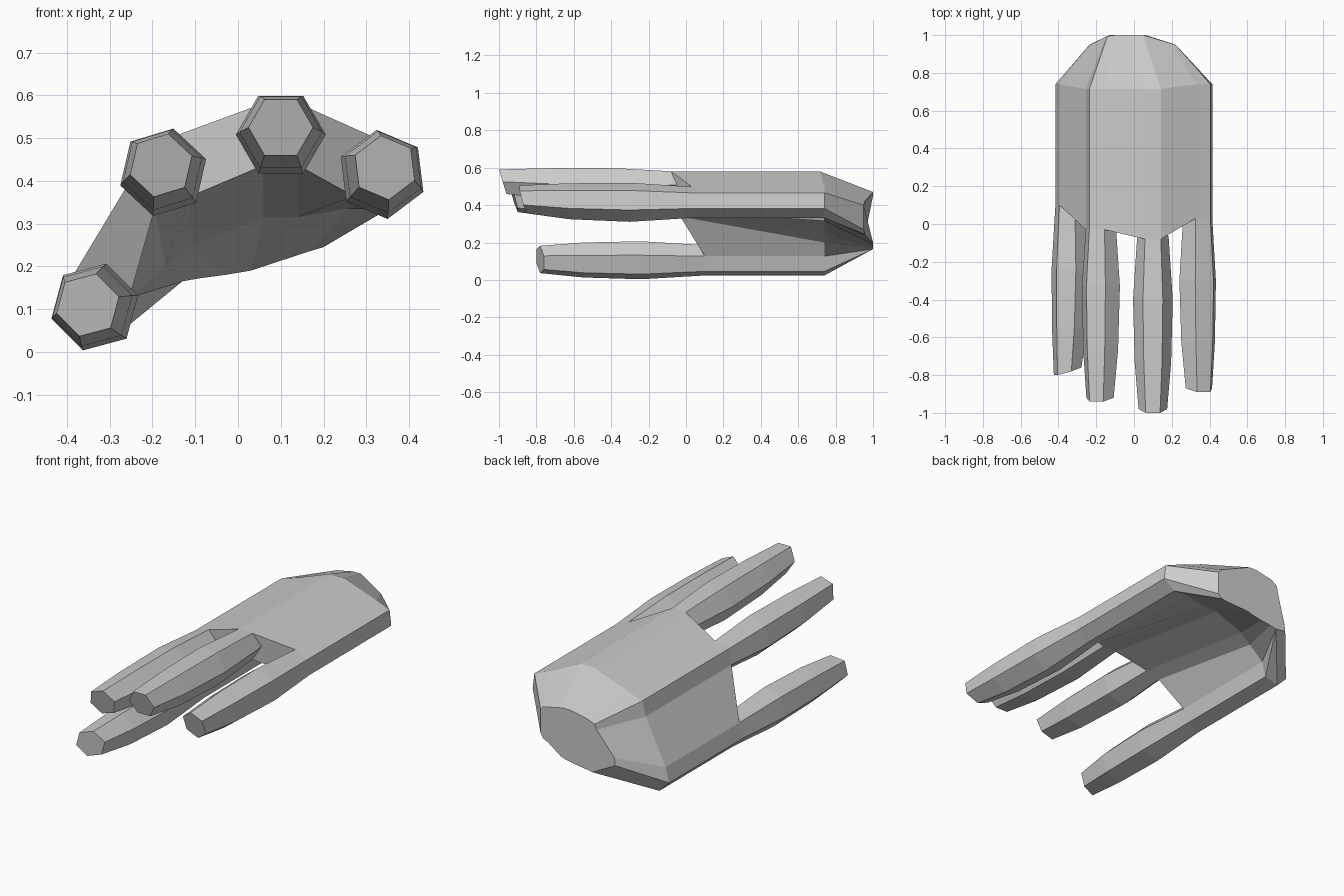
import bpy, bmesh, math

if "Cube" in bpy.data.objects:
    bpy.data.objects.remove(bpy.data.objects["Cube"])

grey = bpy.data.materials.new("plain_grey")
grey.diffuse_color = (0.6, 0.6, 0.6, 1)
grey.use_nodes = True
grey.node_tree.nodes["Principled BSDF"].inputs["Base Color"].default_value = grey.diffuse_color

# centre x, centre z, outward angle, tip y, widest y, root y
FINGERS = {
    "thumb_side_finger": (-0.335, 0.105, 165, -0.80, -0.24, 0.10),
    "second_finger": (-0.175, 0.420, 107, -0.94, -0.33, -0.03),
    "middle_finger": (0.100, 0.508, 90, -1.00, -0.40, -0.08),
    "outer_finger": (0.337, 0.415, 67, -0.89, -0.30, 0.03),
}
NAMES = list(FINGERS)
RADIUS = 0.105


def hexagon(name, y, scale, shift=0.0, slant=0.0):
    """Six-sided ring around a finger, one flat facing the back of the hand."""
    cx, cz, ang, *_ = FINGERS[name]
    n = math.radians(ang)
    ring = []
    for k in range(6):
        a = n + math.radians(30 + 60 * k)
        r = RADIUS * scale
        lean = slant * (1 - math.cos(a - n) / math.cos(math.pi / 6)) / 2
        ring.append((cx + r * math.cos(a) + shift * math.cos(n), y + lean,
                     cz + r * math.sin(a) + shift * math.sin(n)))
    return ring


def loft(name, rings, caps, extra=()):
    """Skin a list of equal rings; extra faces index into the first ring."""
    bm = bmesh.new()
    loops = [[bm.verts.new(p) for p in ring] for ring in rings]
    n = len(loops[0])
    for a, b in zip(loops, loops[1:]):
        for i in range(n):
            j = (i + 1) % n
            bm.faces.new((a[i], a[j], b[j], b[i]))
    for i in caps:
        bm.faces.new(loops[i])
    for face in extra:
        bm.faces.new([loops[0][i] for i in face])
    bmesh.ops.remove_doubles(bm, verts=bm.verts, dist=0.0005)
    bmesh.ops.recalc_face_normals(bm, faces=bm.faces)
    mesh = bpy.data.meshes.new(name)
    bm.to_mesh(mesh)
    bm.free()
    mesh.materials.append(grey)
    obj = bpy.data.objects.new(name, mesh)
    bpy.context.collection.objects.link(obj)


# Fingers: slanted tip, swelling middle, narrow root sunk into the palm
for name, (_, _, _, tip, wide, root) in FINGERS.items():
    loft(name, [hexagon(name, tip, 0.72, 0.017, 0.04),
                hexagon(name, tip * 0.55 + wide * 0.45, 0.92, 0.006),
                hexagon(name, wide, 1.0),
                hexagon(name, root, 0.8),
                hexagon(name, root + 0.06, 0.7)], (0, -1))

# Palm: cross-section runs over the knuckles and back along the inside
SECTION = [(0, 1), (0, 0), (0, 5), (1, 1), (1, 0), (1, 5), (2, 0), (2, 5),
           (3, 0), (3, 5), (3, 4), (3, 3), (3, 2), (2, 3), (2, 2), (1, 3),
           (1, 2), (0, 3), (0, 2)]
front, back = [], []
for f, k in SECTION:
    name = NAMES[f]
    front.append(hexagon(name, FINGERS[name][5], 0.8)[k])
    back.append(hexagon(name, 0.74 if f in (0, 3) else 0.715, 0.8)[k])

# The inside of the palm thickens towards the wrist
for i, (x, z) in {12: (0.255, 0.335), 13: (0.14, 0.315), 14: (0.06, 0.315),
                  15: (-0.11, 0.25), 16: (-0.17, 0.20)}.items():
    back[i] = (x, 0.74, z)

# Wrist end, matching the section point by point
wrist = [(-0.13, 1, 0.165), (-0.235, 0.95, 0.21), (-0.23, 0.95, 0.25),
         (-0.15, 0.99, 0.40), (-0.14, 0.995, 0.43), (-0.10, 1, 0.45),
         (0.0, 1, 0.47), (0.05, 1, 0.47), (0.20, 0.955, 0.42),
         (0.22, 0.95, 0.40), (0.22, 0.95, 0.27), (0.20, 0.955, 0.245),
         (0.17, 0.96, 0.236), (0.06, 1, 0.20), (0.03, 1, 0.19),
         (-0.03, 1, 0.18), (-0.09, 1, 0.172), (-0.13, 1, 0.165),
         (-0.13, 1, 0.165)]
webs = [(2, 3, 16, 17), (5, 6, 14, 15), (7, 8, 12, 13)]
loft("palm", [front, back, wrist[:17] + [wrist[0]] * 2], (), webs)

# Wrist cap
cap = bpy.data.meshes.new("wrist_cap")
cap.from_pydata(wrist[:17], [], [tuple(range(17))])
cap.materials.append(grey)
bpy.context.collection.objects.link(bpy.data.objects.new("wrist_cap", cap))
